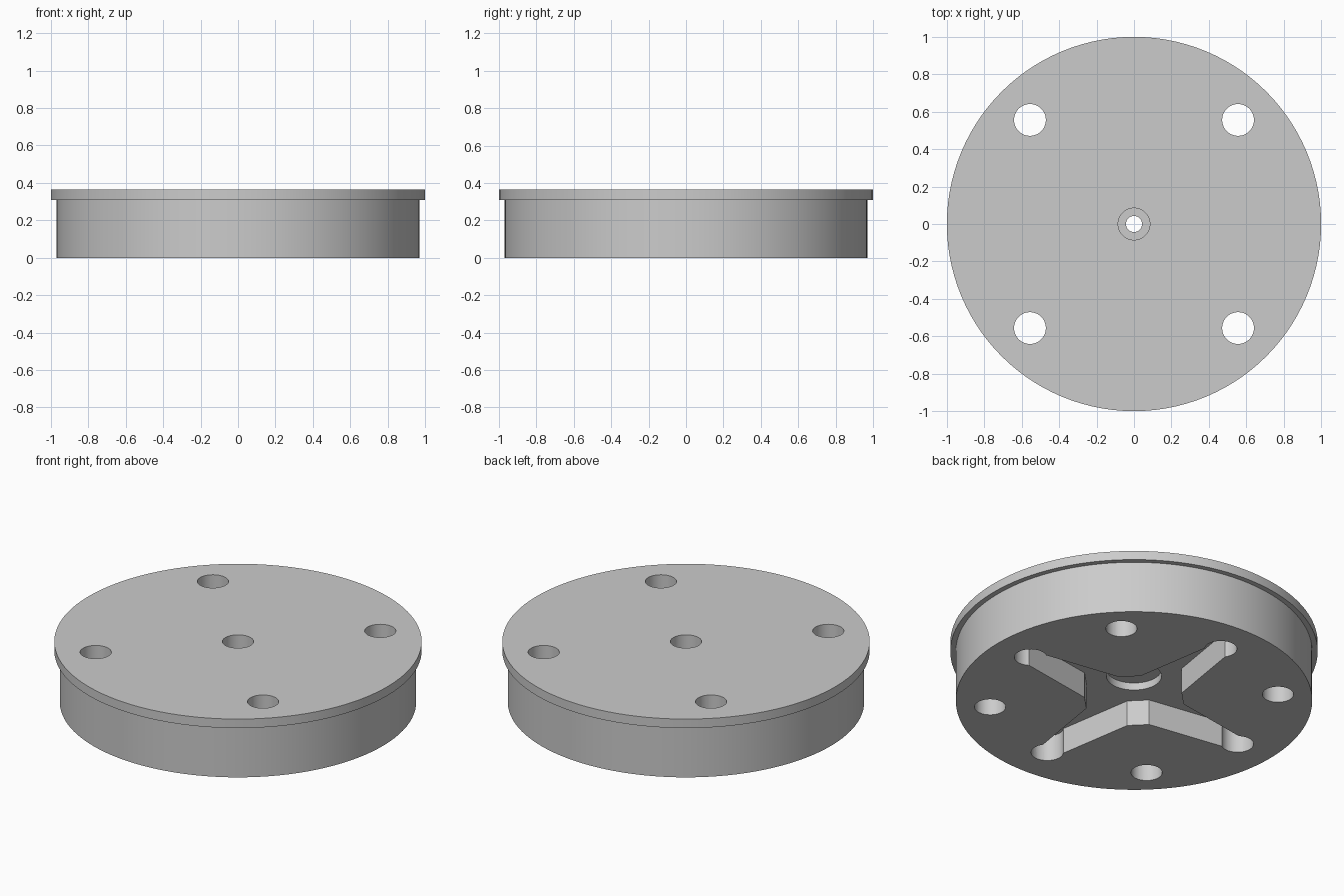
import bpy, bmesh
from math import sin, cos, pi, radians
from mathutils import Matrix, Vector

cube = bpy.data.objects.get("Cube")
if cube:
    bpy.data.objects.remove(cube, do_unlink=True)

HEIGHT = 0.364
POCKET_DEPTH = 0.154

grey = bpy.data.materials.new("plain grey")
grey.use_nodes = True
grey.diffuse_color = (0.6, 0.6, 0.6, 1)
grey.node_tree.nodes["Principled BSDF"].inputs["Base Color"].default_value = (0.6, 0.6, 0.6, 1)


def make_object(name, bm):
    bmesh.ops.recalc_face_normals(bm, faces=bm.faces)
    mesh = bpy.data.meshes.new(name)
    bm.to_mesh(mesh)
    bm.free()
    mesh.materials.append(grey)
    obj = bpy.data.objects.new(name, mesh)
    bpy.context.collection.objects.link(obj)
    return obj


def lathe(name, profile, steps):
    bm = bmesh.new()
    verts = [bm.verts.new((r, 0, z)) for r, z in profile]
    edges = [bm.edges.new((v, verts[i - 1])) for i, v in enumerate(verts)]
    bmesh.ops.spin(bm, geom=verts + edges, cent=(0, 0, 0), axis=(0, 0, 1),
                   angle=2 * pi, steps=steps, use_merge=True)
    bmesh.ops.remove_doubles(bm, verts=bm.verts, dist=1e-4)
    return make_object(name, bm)


def prism(bm, outline, bottom, top):
    face = bm.faces.new([bm.verts.new((x, y, bottom)) for x, y in outline])
    result = bmesh.ops.extrude_face_region(bm, geom=[face], use_keep_orig=True)
    moved = [g for g in result["geom"] if isinstance(g, bmesh.types.BMVert)]
    bmesh.ops.translate(bm, verts=moved, vec=(0, 0, top - bottom))


def arc(cx, cy, radius, start, end, count):
    angles = [radians(start + (end - start) * i / count) for i in range(count + 1)]
    return [(cx + radius * cos(a), cy + radius * sin(a)) for a in angles]


# Flanged disc with stepped centre bore and hub recess underneath
disc = lathe("flanged_disc", [
    (0.043, 0.198), (0.15, 0.198), (0.15, 0), (0.97, 0), (0.97, 0.31),
    (1, 0.31), (1, HEIGHT), (0.085, HEIGHT), (0.085, 0.25), (0.043, 0.25)], 112)

# Cross-shaped pocket: tapered arms with round ends, flat inner corners
arm = [(0.23, -0.145)] + arc(0.735, 0, 0.088, -125, 125, 24) + [(0.23, 0.145)]
outline = []
for quarter in range(4):
    turn = Matrix.Rotation(quarter * pi / 2, 2)
    outline += [tuple(turn @ Vector(p)) for p in arm]

cut = bmesh.new()
prism(cut, outline, -0.1, POCKET_DEPTH)

# Four mounting holes
for sx in (-1, 1):
    for sy in (-1, 1):
        hole = arc(sx * 0.556, sy * 0.556, 0.085, 0, 360, 40)[:-1]
        prism(cut, hole, -0.1, HEIGHT + 0.1)
cutter = make_object("hole_cutter", cut)
cutter.hide_render = True

# Cut, then shade
boolean = disc.modifiers.new("cut_holes", "BOOLEAN")
boolean.operation = "DIFFERENCE"
boolean.solver = "EXACT"
boolean.object = cutter
bpy.ops.object.select_all(action="DESELECT")
bpy.context.view_layer.objects.active = disc
disc.select_set(True)
bpy.ops.object.modifier_apply(modifier=boolean.name)
bpy.data.objects.remove(cutter, do_unlink=True)
bpy.ops.object.shade_smooth_by_angle(angle=radians(30))
